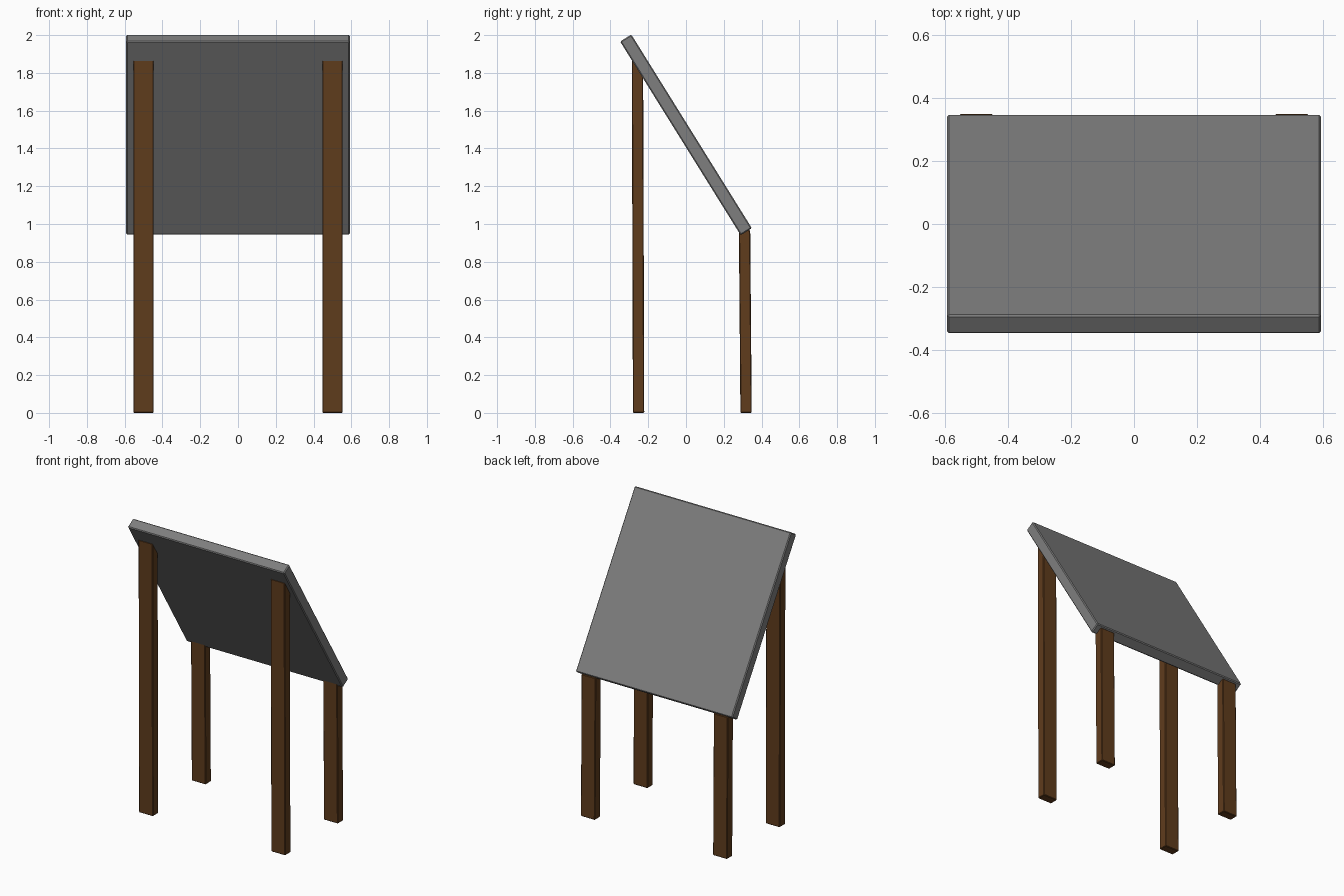
import bpy, math

if "Cube" in bpy.data.objects:
    bpy.data.objects.remove(bpy.data.objects["Cube"])


def material(name, color):
    m = bpy.data.materials.new(name)
    m.diffuse_color = color
    m.use_nodes = True
    m.node_tree.nodes["Principled BSDF"].inputs["Base Color"].default_value = m.diffuse_color
    return m


def box(name, size, loc, bevel, mat, rot_x=0.0):
    bpy.ops.mesh.primitive_cube_add(size=1)
    ob = bpy.context.object
    ob.name = name
    for v in ob.data.vertices:
        v.co = [c * s for c, s in zip(v.co, size)]
    ob.location = loc
    ob.rotation_euler.x = rot_x
    mod = ob.modifiers.new("edge_bevel", 'BEVEL')
    mod.width = bevel
    mod.segments = 1
    ob.data.materials.append(mat)
    return ob


wood = material("wood", (0.115, 0.045, 0.012, 1))
grey = material("dark_grey", (0.21, 0.21, 0.21, 1))

# Tilted grey panel, high at the front and low at the back
box("tilted_panel", (1.184, 1.208, 0.07), (0, 0, 1.472), 0.006, grey,
    rot_x=-math.radians(58.1))

# Two tall front legs and two short back legs, leaning very slightly forward
for name, y, height, lean in (("front_leg", -0.251, 1.866, 0.006),
                              ("back_leg", 0.318, 0.968, 0.008)):
    for side, sx in (("left", -1), ("right", 1)):
        leg = box(f"{name}_{side}", (0.107, 0.06, height),
                  (sx * 0.5, y, height / 2), 0.004, wood)
        for v in leg.data.vertices:
            if v.co.z > 0:
                v.co.y -= lean
